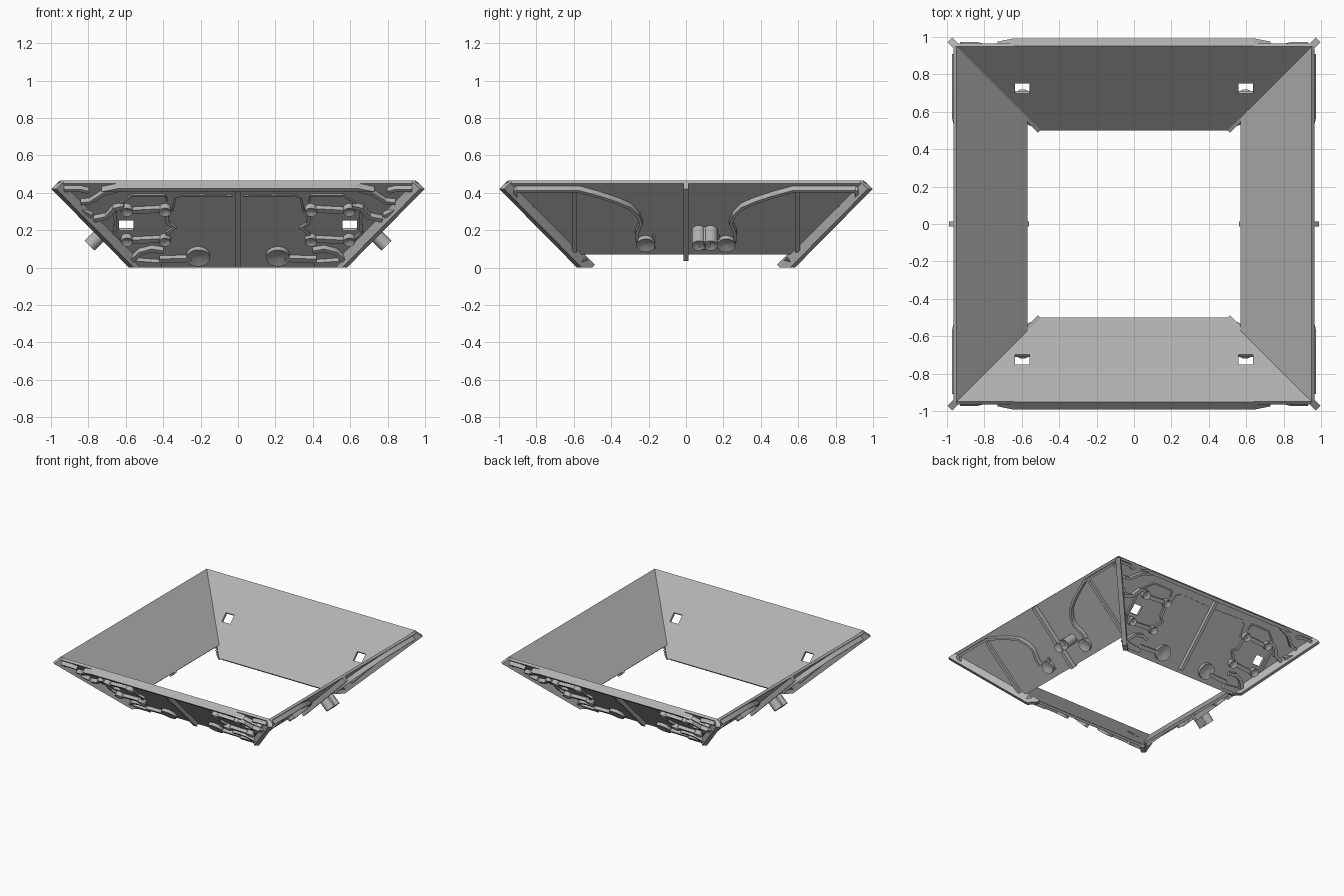
import bpy, bmesh, math
from mathutils import Matrix, Vector

if "Cube" in bpy.data.objects:
    bpy.data.objects.remove(bpy.data.objects["Cube"])

R = math.sqrt(0.5)
T = 0.02          # plate thickness
RIM = 0.06        # rim depth

grey = bpy.data.materials.new("plain_grey")
grey.use_nodes = True
COLOUR = (0.45, 0.45, 0.45, 1)
grey.diffuse_color = COLOUR
grey.node_tree.nodes["Principled BSDF"].inputs["Base Color"].default_value = COLOUR


def place(u, z, top, n):
    """Panel point: u across, z = height at depth 'top', n = depth outward from the inner face."""
    z0 = z + R * top
    return Vector((u, -(z0 + 0.485) - R * n, z0 - R * n))


def finish(bm, name, angle):
    bmesh.ops.recalc_face_normals(bm, faces=bm.faces)
    bm.transform(Matrix.Rotation(math.radians(angle), 4, "Z"))
    mesh = bpy.data.meshes.new(name)
    bm.to_mesh(mesh)
    bm.free()
    ob = bpy.data.objects.new(name, mesh)
    bpy.context.collection.objects.link(ob)
    mesh.materials.append(grey)
    return ob


def smooth(ob):
    bpy.ops.object.select_all(action="DESELECT")
    ob.select_set(True)
    bpy.context.view_layer.objects.active = ob
    bpy.ops.object.shade_smooth_by_angle(angle=math.radians(35))


def prism(name, angle, pts, top, base=0.0):
    bm = bmesh.new()
    lo = [bm.verts.new(place(u, z, top, base)) for u, z in pts]
    hi = [bm.verts.new(place(u, z, top, top)) for u, z in pts]
    bm.faces.new(lo)
    cap = bm.faces.new(hi)
    for i in range(len(pts)):
        j = (i + 1) % len(pts)
        bm.faces.new((lo[i], lo[j], hi[j], hi[i]))
    return bm, cap


def block(name, angle, pts, top, base=0.0):
    return finish(prism(name, angle, pts, top, base)[0], name, angle)


def circle(u, z, r, count=28):
    return [(u + r * math.cos(k * math.tau / count), z + R * r * math.sin(k * math.tau / count))
            for k in range(count)]


def boss(name, angle, u, z, r, top, recess=0.3):
    """Round boss with a small blind hole in its end."""
    bm, cap = prism(name, angle, circle(u, z, r), top)
    bmesh.ops.recalc_face_normals(bm, faces=bm.faces)
    bmesh.ops.inset_region(bm, faces=[cap], thickness=r * (1 - recess))
    bmesh.ops.translate(bm, verts=cap.verts, vec=Vector((0, R, R)) * 0.012)
    smooth(finish(bm, name, angle))


def wall(name, angle, path, width, top):
    """Standing wall of constant width along a path."""
    bm = bmesh.new()
    pts = [Vector((u, z / R)) for u, z in path]
    rows = []
    for i, p in enumerate(pts):
        d = (pts[min(i + 1, len(pts) - 1)] - pts[max(i - 1, 0)]).normalized()
        side = Vector((-d.y, d.x)) * width / 2
        a, b = p + side, p - side
        rows.append([bm.verts.new(place(q.x, q.y * R, top, n))
                     for q, n in ((a, 0), (a, top), (b, top), (b, 0))])
    for r, s in zip(rows, rows[1:]):
        for k in range(4):
            bm.faces.new((r[k], r[(k + 1) % 4], s[(k + 1) % 4], s[k]))
    bm.faces.new(rows[0])
    bm.faces.new(rows[-1])
    smooth(finish(bm, name, angle))


def rect(u0, u1, z0, z1):
    return [(u0, z0), (u1, z0), (u1, z1), (u0, z1)]


def flip(pts, s):
    return [(s * u, z) for u, z in pts]


def plate(name, angle, bottom, cutters):
    """Trapezoid plate mitred at both ends, with holes cut through it."""
    bm = bmesh.new()
    rings = []
    for n in (0, T):
        ring = []
        for s, z in ((-1, 0.465), (1, 0.465), (1, bottom), (-1, bottom)):
            p = place(s * (z + 0.485), z, 0, n)
            ring.append(bm.verts.new(p))
        rings.append(ring)
    lo, hi = rings
    bm.faces.new(lo)
    bm.faces.new(hi)
    for i in range(4):
        j = (i + 1) % 4
        bm.faces.new((lo[i], lo[j], hi[j], hi[i]))
    ob = finish(bm, name, angle)
    bpy.context.view_layer.objects.active = ob
    for pts in cutters:
        cut = finish(prism("cutter", angle, [(u, z - R * 0.05) for u, z in pts], 0.05, -0.05)[0],
                     "cutter", angle)
        cut.hide_render = True
        mod = ob.modifiers.new("hole", "BOOLEAN")
        mod.operation, mod.solver, mod.object = "DIFFERENCE", "EXACT", cut
        bpy.ops.object.modifier_apply(modifier=mod.name)
        bpy.data.objects.remove(cut)


def long_panel(name, a):
    holes = []
    for s in (-1, 1):
        holes += [rect(s * 0.597 - 0.038, s * 0.597 + 0.038, 0.212, 0.265),
                  circle(s * 0.213, 0.075, 0.02, 20)]
    plate(name + "_panel", a, 0.015, holes)
    # top rim and centre rib
    block(name + "_top_rim", a, [(-0.64, 0.423), (0.64, 0.423), (0.73, 0.405), (-0.73, 0.405)], RIM)
    block(name + "_centre_rib", a, rect(-0.013, 0.013, 0.0, 0.42), 0.05)
    for s in (-1, 1):
        # corner straps and ears
        wall(name + "_corner_strap", a, flip([(0.63, 0.413), (0.72, 0.39), (0.79, 0.345), (0.84, 0.34)], s), 0.02, 0.05)
        wall(name + "_upper_ear", a, flip([(0.8, 0.4), (0.84, 0.41), (0.93, 0.41)], s), 0.02, 0.05)
        wall(name + "_lower_ear", a, flip([(0.78, 0.27), (0.81, 0.285), (0.84, 0.3)], s), 0.02, 0.05)
        wall(name + "_outer_lug", a, flip([(0.77, 0.25), (0.7, 0.265), (0.66, 0.31), (0.61, 0.32)], s), 0.025, 0.05)
        # raised outline
        wall(name + "_outline", a, flip([(0.03, 0.38), (0.3, 0.385), (0.335, 0.37), (0.35, 0.3)], s), 0.01, 0.028)
        wall(name + "_upper_outline", a, flip([(0.38, 0.35), (0.39, 0.385), (0.56, 0.385), (0.63, 0.34)], s), 0.012, 0.03)
        # bracket frame around the window
        for z in (0.295, 0.135):
            wall(name + "_bracket_bar", a, flip([(0.39, z + 0.01), (0.59, z)], s), 0.03, 0.045)
            for u in (0.39, 0.595):
                boss(name + "_bracket_boss", a, s * u, z, 0.032, 0.055)
        wall(name + "_bracket_side", a, flip([(0.385, 0.3), (0.375, 0.23), (0.34, 0.21), (0.375, 0.18), (0.385, 0.14)], s), 0.02, 0.035)
        wall(name + "_bracket_edge", a, flip([(0.66, 0.3), (0.655, 0.24), (0.66, 0.18), (0.6, 0.13)], s), 0.016, 0.035)
        # lower feet, screw boss and link
        wall(name + "_lower_arm", a, flip([(0.4, 0.08), (0.46, 0.09), (0.52, 0.075), (0.57, 0.03)], s), 0.025, 0.05)
        block(name + "_foot", a, flip([(0.41, 0.0), (0.53, 0.0), (0.585, 0.02), (0.55, 0.035), (0.41, 0.025)], s), 0.045)
        wall(name + "_link", a, flip([(0.25, 0.04), (0.42, 0.035)], s), 0.03, 0.045)
        boss(name + "_screw_boss", a, s * 0.213, 0.05, 0.063, 0.045, 0.15)


def side_panel(name, a):
    holes = [circle(s * 0.215, 0.145, 0.02, 20) for s in (-1, 1)]
    holes += [circle(u, 0.2, 0.008, 12) for u in (0.07, 0.13)]
    plate(name + "_panel", a, 0.085, holes)
    block(name + "_centre_rib", a, rect(-0.013, 0.013, 0.035, 0.42), RIM)
    for s in (-1, 1):
        # curved rim running down to the screw boss
        wall(name + "_curved_rim", a, flip([(0.91, 0.405), (0.57, 0.405), (0.46, 0.375), (0.37, 0.345), (0.3, 0.315),
             (0.255, 0.27), (0.24, 0.23), (0.262, 0.18), (0.265, 0.14)], s), 0.018, 0.055)
        wall(name + "_rim_end", a, flip([(0.91, 0.41), (0.915, 0.375)], s), 0.02, 0.05)
        block(name + "_cross_rib", a, flip(rect(0.585, 0.61, 0.08, 0.4), s), 0.04)
        boss(name + "_screw_boss", a, s * 0.215, 0.118, 0.05, 0.045, 0.2)
        wall(name + "_boss_wing", a, flip([(0.17, 0.17), (0.185, 0.13), (0.17, 0.1)], s), 0.015, 0.03)
    # twin socket
    for u in (0.068, 0.132):
        boss(name + "_twin_socket", a, u, 0.117, 0.037, 0.136, 0.25)
    block(name + "_socket_bridge", a, rect(0.068, 0.132, 0.094, 0.139), 0.13)


for name, a in (("front", 0), ("back", 180)):
    long_panel(name, a)
for name, a in (("left", 90), ("right", 270)):
    side_panel(name, a)

# mitre flanges standing out along the four corner seams
for k in range(4):
    bm = bmesh.new()
    sides = []
    for off in (-0.013, 0.013):
        sides.append([bm.verts.new((d + off, -d + off, z)) for d, z in
                      ((0.945, 0.46), (0.985, 0.42), (0.57, 0.0), (0.515, 0.0), (0.5, 0.015))])
    bm.faces.new(sides[0])
    bm.faces.new(sides[1])
    for i in range(5):
        j = (i + 1) % 5
        bm.faces.new((sides[0][i], sides[0][j], sides[1][j], sides[1][i]))
    finish(bm, "corner_flange", 90 * k)
